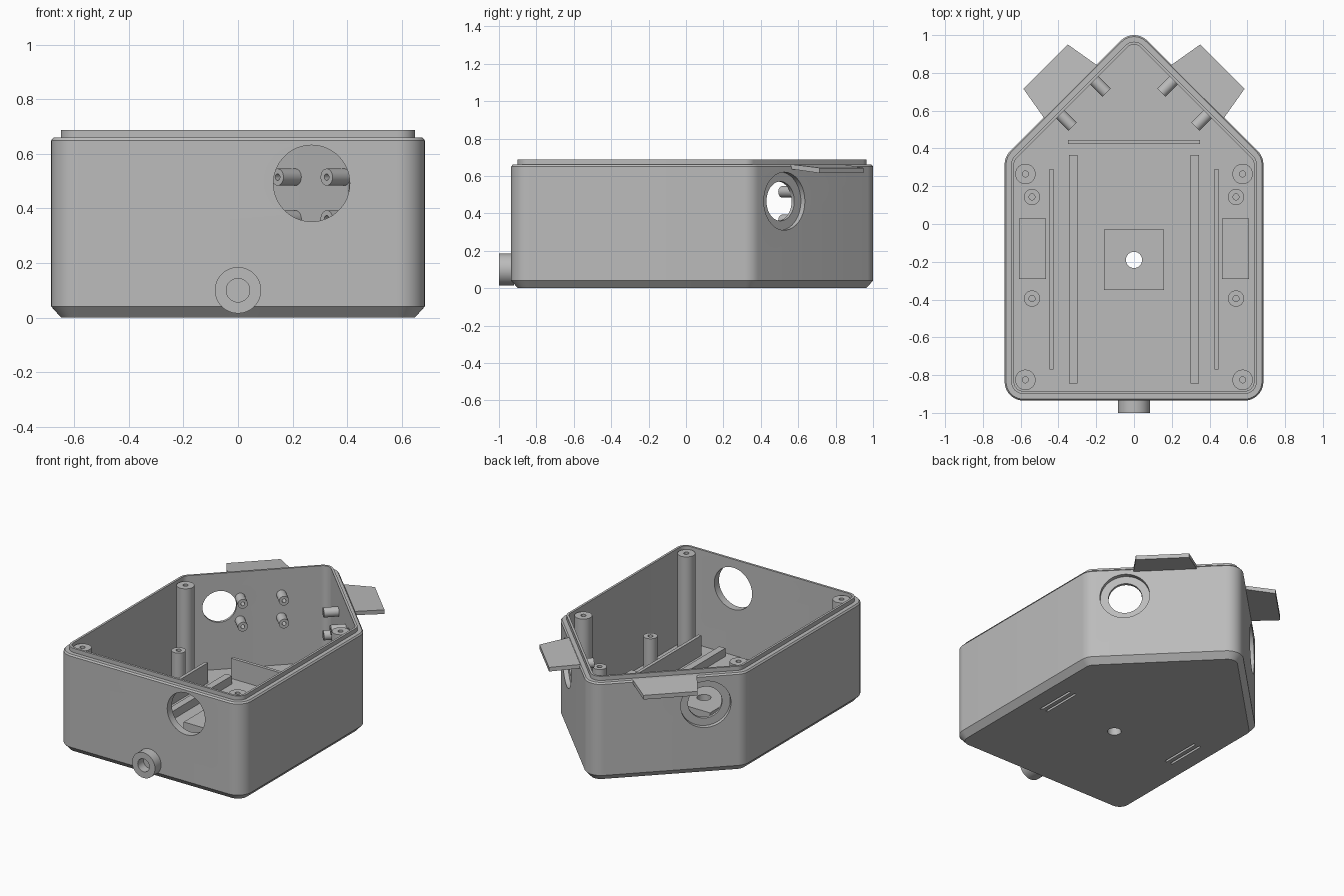
import bpy, bmesh, math
from mathutils import Vector, Matrix

if "Cube" in bpy.data.objects:
    bpy.data.objects.remove(bpy.data.objects["Cube"], do_unlink=True)

grey = bpy.data.materials.new("plain grey")
grey.use_nodes = True
colour = (0.5, 0.5, 0.5, 1)
grey.diffuse_color = colour
grey.node_tree.nodes["Principled BSDF"].inputs["Base Color"].default_value = colour

FLOOR = 0.045
WALL = 0.05
DIAG = 0.9 + 0.1 * math.sqrt(2)   # sloping outer walls lie on |x| + y = DIAG


def finish(name, bm):
    bmesh.ops.recalc_face_normals(bm, faces=bm.faces)
    mesh = bpy.data.meshes.new(name)
    bm.to_mesh(mesh)
    bm.free()
    mesh.materials.append(grey)
    ob = bpy.data.objects.new(name, mesh)
    bpy.context.collection.objects.link(ob)
    return ob


def loft(name, rings, transform=None):
    """Skin a stack of equal rings and cap both ends."""
    bm = bmesh.new()
    loops = [[bm.verts.new(p) for p in ring] for ring in rings]
    n = len(loops[0])
    for a, b in zip(loops, loops[1:]):
        for i in range(n):
            j = (i + 1) % n
            bm.faces.new((a[i], a[j], b[j], b[i]))
    bm.faces.new(loops[0])
    bm.faces.new(loops[-1])
    if transform:
        bm.transform(transform)
    return finish(name, bm)


def lathe(name, profile, base, axis, n=32):
    """Turn (radius, height) steps around an axis."""
    rot = Vector((0, 0, 1)).rotation_difference(Vector(axis)).to_matrix().to_4x4()
    rings = [[(r * math.cos(math.tau * i / n), r * math.sin(math.tau * i / n), h)
              for i in range(n)] for r, h in profile]
    return loft(name, rings, Matrix.Translation(base) @ rot)


def post(name, base, axis, length, r, bore, depth):
    return lathe(name, [(r, 0), (r, length), (bore, length), (bore, length - depth)], base, axis)


def box(name, x, y, sx, sy, z0, z1):
    bm = bmesh.new()
    bmesh.ops.create_cube(bm, size=1, matrix=Matrix.Translation((x, y, (z0 + z1) / 2))
                          @ Matrix.Diagonal((sx, sy, z1 - z0, 1)))
    return finish(name, bm)


def outline(d, z, steps=10):
    """House-shaped rounded outline, inset by d."""
    corners = [(-0.585, -0.835, 180, 270), (0.585, -0.835, 270, 360), (0.585, 0.315, 0, 45),
               (0, 0.9, 45, 135), (-0.585, 0.315, 135, 180)]
    ring = []
    for cx, cy, a0, a1 in corners:
        for i in range(steps + 1):
            a = math.radians(a0 + (a1 - a0) * i / steps)
            ring.append((cx + (0.1 - d) * math.cos(a), cy + (0.1 - d) * math.sin(a), z))
    return ring


def cut(target, cutter):
    mod = target.modifiers.new("cut", "BOOLEAN")
    mod.operation = "DIFFERENCE"
    mod.solver = "EXACT"
    mod.object = cutter
    bpy.context.view_layer.objects.active = target
    bpy.ops.object.modifier_apply(modifier=mod.name)


parts = []

# Open case with bottom chamfer, stepped lip and floor
section = [(0.036, 0), (0, 0.04), (0, 0.65), (0.008, 0.66), (0.035, 0.66),
           (0.035, 0.688), (WALL, 0.688), (WALL, FLOOR)]
case = loft("case", [outline(d, z) for d, z in section])
block = box("centre_block", 0, -0.19, 0.315, 0.32, FLOOR - 0.01, 0.1)
parts += [case, block]

# Openings
front_hole = lathe("front_hole", [(0.14, 0), (0.14, 0.2)], (0.27, -1.02, 0.492), (0, 1, 0), 64)
floor_hole = lathe("floor_hole", [(0.043, 0), (0.043, 0.4)], (0, -0.19, -0.1), (0, 0, 1))
cutters = [front_hole, floor_hole]
for s in (-1, 1):
    inward = Vector((-s, -1, 0)).normalized()
    start = Vector((s * DIAG / 2 - s * 0.005, DIAG / 2 + 0.005, 0.465)) - inward * 0.1
    steps = [(0.155, 0), (0.155, 0.13), (0.105, 0.13), (0.105, 0.25)]
    cutters.append(lathe("window_hole", steps, start, inward, 64))
    for off in (-0.022, 0.022):
        cutters.append(box("floor_slot", s * 0.505 + off, -0.13, 0.016, 0.28, -0.05, FLOOR + 0.01))
for c in cutters:
    cut(case, c)
cut(block, floor_hole)
for c in cutters:
    bpy.data.objects.remove(c, do_unlink=True)

# Front collar
parts.append(post("front_collar", (0, -0.92, 0.1), (0, -1, 0), 0.08, 0.085, 0.043, 0.06))

# Cross rib between the floor rails
parts.append(box("cross_rib", 0, 0.435, 0.7, 0.022, FLOOR - 0.01, 0.18))

for s, side in ((-1, "right"), (1, "left")):
    # Lid posts and shorter board posts
    for y in (-0.825, 0.265):
        parts.append(post(side + "_lid_post", (s * 0.575, y, FLOOR - 0.01), (0, 0, 1),
                          0.67 - FLOOR + 0.01, 0.054, 0.016, 0.15))
    for y in (-0.395, 0.143):
        parts.append(post(side + "_board_post", (s * 0.54, y, FLOOR - 0.01), (0, 0, 1),
                          0.29 - FLOOR + 0.01, 0.043, 0.016, 0.1))
    # Floor rails, thin ribs and slot covers
    parts.append(box(side + "_rail", s * 0.322, -0.24, 0.046, 1.21, FLOOR - 0.01, 0.1))
    parts.append(box(side + "_rib", s * 0.437, -0.24, 0.022, 1.06, FLOOR - 0.01, 0.18))
    parts.append(box(side + "_slot_cover", s * 0.538, -0.13, 0.142, 0.32, FLOOR, 0.085))
    # Pegs around the sloping window
    out = Vector((s, 1, 0)).normalized()
    for x, y in ((0.145, 0.695), (0.325, 0.515)):
        for z in (0.362, 0.515):
            tip = Vector((s * x, y, z))
            parts.append(post(side + "_peg", tip + out * 0.1, -out, 0.1, 0.031, 0.012, 0.07))
    # Sloping visor above the window
    inner = [(0.195, 0.84), (0.475, 0.56)]
    outer = [(0.585, 0.715), (0.35, 0.95)]
    rings = [[(s * x, y, zi) for x, y in inner] + [(s * x, y, zo) for x, y in outer]
             for zi, zo in ((0.637, 0.615), (0.662, 0.643))]
    parts.append(loft(side + "_visor", rings))

# Smooth round surfaces, keeping crisp edges
bpy.ops.object.select_all(action="DESELECT")
for ob in parts:
    ob.select_set(True)
bpy.context.view_layer.objects.active = case
bpy.ops.object.shade_smooth_by_angle(angle=math.radians(30))
